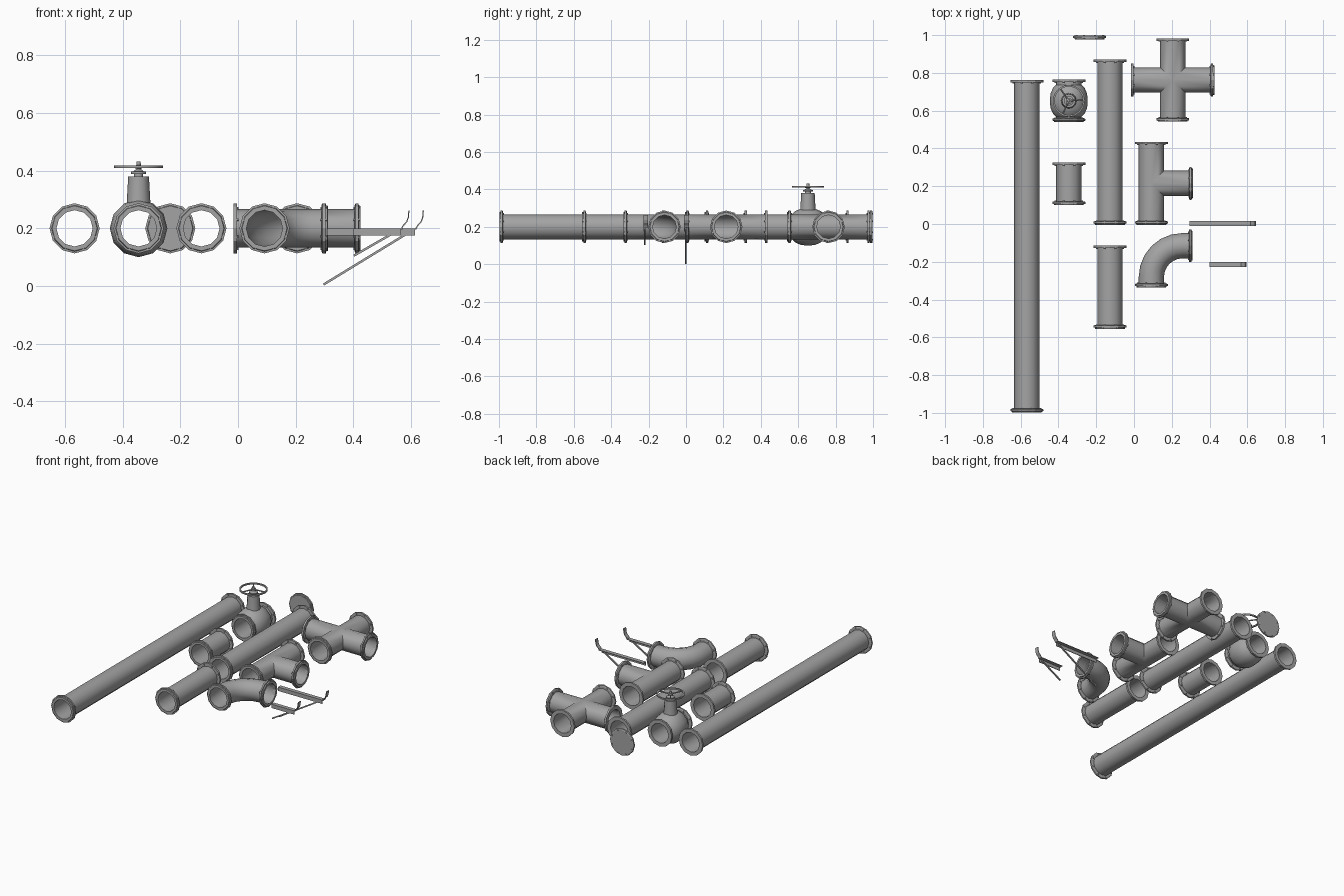
import bpy, bmesh
from math import cos, sin, pi, radians
from mathutils import Vector as V

cube = bpy.data.objects.get("Cube")
if cube:
    bpy.data.objects.remove(cube, do_unlink=True)

SIDES = 12
R_OUT, R_IN, R_FLANGE = 0.067, 0.063, 0.087
X, Y, Z = V((1, 0, 0)), V((0, 1, 0)), V((0, 0, 1))
AXIS_Z = 0.2

steel = bpy.data.materials.new("grey_steel")
steel.use_nodes = True
steel.diffuse_color = (0.37, 0.37, 0.37, 1)
steel.node_tree.nodes["Principled BSDF"].inputs["Base Color"].default_value = steel.diffuse_color


def finish(name, bm, smooth=None):
    """Turn a bmesh into a named object, smooth below the given angle."""
    bmesh.ops.remove_doubles(bm, verts=bm.verts, dist=0.0002)
    bmesh.ops.recalc_face_normals(bm, faces=bm.faces)
    mesh = bpy.data.meshes.new(name)
    bm.to_mesh(mesh)
    bm.free()
    mesh.materials.append(steel)
    obj = bpy.data.objects.new(name, mesh)
    bpy.context.collection.objects.link(obj)
    if smooth:
        bpy.ops.object.select_all(action='DESELECT')
        obj.select_set(True)
        bpy.context.view_layer.objects.active = obj
        bpy.ops.object.shade_smooth_by_angle(angle=radians(smooth))
    return obj


def loft(bm, rings, sides=SIDES, closed=False):
    """Skin circles given as (centre, direction, radius)."""
    loops = []
    for p, t, r in rings:
        side, up = (X, Y) if abs(t.z) > 0.9 else (Z.cross(t).normalized(), Z)
        loops.append([bm.verts.new(p + r * (cos(a) * side + sin(a) * up))
                      for a in (2 * pi * i / sides for i in range(sides))])
    pairs = list(zip(loops, loops[1:]))
    if closed:
        pairs.append((loops[-1], loops[0]))
    else:
        bm.faces.new(loops[0])
        bm.faces.new(loops[-1])
    for a, b in pairs:
        for i in range(sides):
            j = (i + 1) % sides
            bm.faces.new((a[i], a[j], b[j], b[i]))


def lathe(bm, origin, axis, profile, **kw):
    """Skin a (radius, distance) profile around a straight axis."""
    loft(bm, [(origin + axis * h, axis, r) for r, h in profile], **kw)


def bolts(bm, end, d, reach):
    side = Z.cross(d)
    for i in range(8):
        a = 2 * pi * (i + 0.5) / 8
        p = end + 0.076 * (cos(a) * side + sin(a) * Z)
        lathe(bm, p, d, [(0.005, -reach), (0.005, 0)], sides=6)


def flange(bm, end, d):
    """Ring flange; ends facing front or left carry a raised face and bolts."""
    if d.x - d.y > 0:
        profile = [(R_IN, -0.02), (0.081, -0.02), (R_FLANGE, -0.017), (R_FLANGE, -0.007),
                   (0.08, -0.006), (0.078, 0), (R_IN, 0)]
        bolts(bm, end - d * 0.002, d, 0.022)
    else:
        profile = [(R_IN, -0.012), (R_FLANGE, -0.012), (R_FLANGE, 0), (R_IN, 0)]
        bolts(bm, end - d * 0.008, d, 0.009)
    lathe(bm, end, d, profile, closed=True)


def fitting(name, x, y, arms):
    """Hollow arms leaving one centre, mitred where they meet."""
    c = V((x, y, AXIS_Z))
    bm, rims = bmesh.new(), bmesh.new()
    for d, length in arms:
        part = bmesh.new()
        e = length - 0.004
        lathe(part, c, d, [(R_OUT, -0.02), (R_OUT, e), (R_IN, e), (R_IN, -0.02)], closed=True)
        for other, _ in arms:
            if other != d:
                geom = part.verts[:] + part.edges[:] + part.faces[:]
                bmesh.ops.bisect_plane(part, geom=geom, plane_co=c, plane_no=d - other,
                                       clear_inner=True)
        tmp = bpy.data.meshes.new("arm")
        part.to_mesh(tmp)
        bm.from_mesh(tmp)
        part.free()
        bpy.data.meshes.remove(tmp)
        flange(rims, c + d * length, d)
    finish(name, bm, 35)
    finish(name + "_flanges", rims)


# Straight pipes
for name, x, y0, y1 in (("long_pipe", -0.567, -0.998, 0.762),
                        ("medium_pipe", -0.127, -0.005, 0.87),
                        ("short_pipe", -0.127, -0.555, -0.115),
                        ("stub_pipe", -0.345, 0.1, 0.325)):
    half = (y1 - y0) / 2
    fitting(name, x, (y0 + y1) / 2, [(Y, half), (-Y, half)])

# Cross and tee
fitting("cross_pipe", 0.205, 0.762, [(d, 0.22) for d in (X, -X, Y, -Y)])
fitting("tee_pipe", 0.092, 0.215, [(Y, 0.22), (-Y, 0.22), (X, 0.22)])

# Elbow
bend, centre = 0.165, V((0.257, -0.28, AXIS_Z))
path = [(V((0.092, -0.331, AXIS_Z)), Y)]
for i in range(7):
    a = pi / 2 * i / 6
    path.append((centre + bend * V((-cos(a), sin(a), 0)), V((sin(a), cos(a), 0))))
path.append((V((0.306, -0.115, AXIS_Z)), X))
bm = bmesh.new()
loft(bm, [(p, t, R_OUT) for p, t in path] + [(p, t, R_IN) for p, t in reversed(path)], closed=True)
finish("elbow_pipe", bm, 35)
bm = bmesh.new()
flange(bm, V((0.092, -0.335, AXIS_Z)), -Y)
flange(bm, V((0.31, -0.115, AXIS_Z)), X)
finish("elbow_flanges", bm)

# Blind cap
cap = V((-0.235, 0.978, AXIS_Z))
bm = bmesh.new()
lathe(bm, cap, Y, [(0.078, 0), (0.08, 0.006), (R_FLANGE, 0.007), (R_FLANGE, 0.017), (0.081, 0.02)])
bolts(bm, cap + Y * 0.022, Y, 0.02)
finish("end_cap", bm)

# Valve body with a straight bore
valve = V((-0.345, 0.652, AXIS_Z))
bulge = [(R_OUT, 0.085), (0.084, 0.068), (0.096, 0.04), (0.1, 0.012)]
outer = [(R_OUT, -0.108)] + [(r, -h) for r, h in bulge] + bulge[::-1] + [(R_OUT, 0.108)]
bm = bmesh.new()
lathe(bm, valve, Y, outer + [(R_IN, 0.108), (R_IN, -0.108)], closed=True)
finish("valve_body", bm, 35)
bm = bmesh.new()
for d in (Y, -Y):
    flange(bm, valve + d * 0.112, d)
finish("valve_flanges", bm)

# Valve bonnet, stem and handwheel
bm = bmesh.new()
lathe(bm, valve, Z, [(0.043, 0.075), (0.041, 0.09), (0.036, 0.18)])
finish("valve_bonnet", bm, 35)
bm = bmesh.new()
lathe(bm, valve, Z, [(0.016, 0.178), (0.016, 0.188), (0.026, 0.189), (0.026, 0.197),
                     (0.018, 0.198), (0.008, 0.206), (0.008, 0.208), (0.016, 0.209),
                     (0.016, 0.218), (0.008, 0.219), (0.007, 0.232)])
finish("valve_stem", bm, 35)
bm = bmesh.new()
lathe(bm, valve, Z, [(0.076, 0.209), (0.085, 0.209), (0.085, 0.218), (0.076, 0.218)],
      sides=16, closed=True)
for i in range(3):
    a = radians(125 + 120 * i)
    d = V((cos(a), sin(a), 0))
    lathe(bm, valve + Z * 0.2135, d, [(0.004, 0.01), (0.004, 0.079)], sides=6)
finish("handwheel", bm, 35)


def ribbon(bm, points, thick, y0, y1):
    """Thicken an x-z polyline and extrude it along y."""
    pts = [V(p) for p in points]
    loops = []
    for i, p in enumerate(pts):
        t = (pts[min(i + 1, len(pts) - 1)] - pts[max(i - 1, 0)]).normalized()
        n = V((-t.y, t.x)) * thick / 2
        loops.append([bm.verts.new((q.x, y, q.y)) for q, y in
                      ((p + n, y0), (p + n, y1), (p - n, y1), (p - n, y0))])
    bm.faces.new(loops[0])
    bm.faces.new(loops[-1])
    for a, b in zip(loops, loops[1:]):
        for i in range(4):
            j = (i + 1) % 4
            bm.faces.new((a[i], a[j], b[j], b[i]))


# Wall brackets: angle bar, curved lip and diagonal strut
for name, x0, x1, y, foot in (("large_bracket", 0.295, 0.62, 0.003, 0.005),
                              ("small_bracket", 0.4, 0.57, -0.215, 0.105)):
    y0, y1 = y - 0.013, y + 0.013
    bm = bmesh.new()
    ribbon(bm, [(x0, 0.198), (x1, 0.198)], 0.004, y0, y1)
    ribbon(bm, [(x0, 0.187), (x1 - 0.006, 0.187)], 0.024, y0, y0 + 0.004)
    lip = [(-0.003, 0.198), (0.002, 0.208), (0.015, 0.222), (0.021, 0.238), (0.023, 0.262)]
    ribbon(bm, [(x1 + dx, z) for dx, z in lip], 0.004, y0, y1)
    ribbon(bm, [(x0 + 0.002, foot), (x1 - 0.02, 0.19)], 0.008, y0 + 0.004, y0 + 0.012)
    finish(name, bm)
